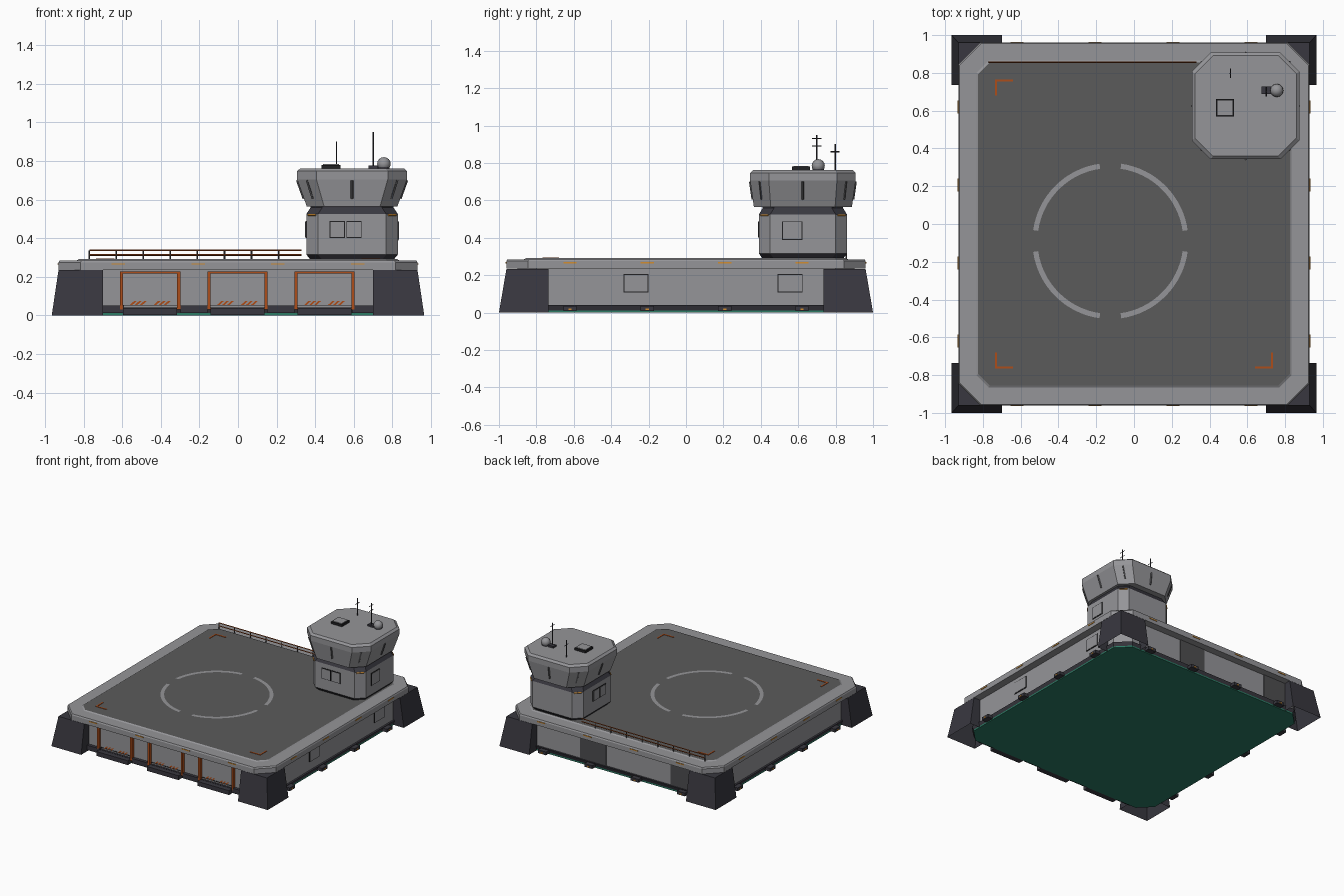
import bpy, bmesh, math
from mathutils import Vector

if "Cube" in bpy.data.objects:
    bpy.data.objects.remove(bpy.data.objects["Cube"])


def material(name, r, g, b):
    m = bpy.data.materials.new(name)
    m.use_nodes = True
    m.diffuse_color = (r, g, b, 1)
    m.node_tree.nodes["Principled BSDF"].inputs["Base Color"].default_value = (r, g, b, 1)
    return m


grey = material("wall grey", .30, .30, .315)
pad_grey = material("pad grey", .105, .105, .105)
dark = material("dark metal", .04, .039, .05)
door_grey = material("door grey", .075, .075, .08)
black = material("outline black", .015, .015, .017)
orange = material("orange paint", .42, .075, .01)
amber = material("amber light", .65, .27, .03)
green = material("underside green", .025, .20, .13)


def finish(name, bm, *mats):
    bmesh.ops.recalc_face_normals(bm, faces=bm.faces)
    mesh = bpy.data.meshes.new(name)
    bm.to_mesh(mesh)
    bm.free()
    for m in mats:
        mesh.materials.append(m)
    ob = bpy.data.objects.new(name, mesh)
    bpy.context.collection.objects.link(ob)
    return ob


def box(name, x, y, z, mat):
    """Box from (min, max) pairs."""
    bm = bmesh.new()
    bmesh.ops.create_cube(bm, size=1)
    for v in bm.verts:
        v.co = [p[0] if c < 0 else p[1] for c, p in zip(v.co, (x, y, z))]
    return finish(name, bm, mat)


def mid(c, half):
    return (c - half, c + half)


def octagon(name, sections, mats, rule=None, cx=0, cy=0):
    """Stack of corner-cut rectangles (z, half x, half y, cut)."""
    bm = bmesh.new()
    rings = []
    for z, hx, hy, c in sections:
        pts = []
        for sx, sy in ((1, 1), (-1, 1), (-1, -1), (1, -1)):
            pair = [(sx * hx, sy * (hy - c)), (sx * (hx - c), sy * hy)]
            pts += pair if sx * sy > 0 else pair[::-1]
        rings.append([bm.verts.new((cx + x, cy + y, z)) for x, y in pts])
    for a, b in zip(rings, rings[1:]):
        for i in range(8):
            j = (i + 1) % 8
            bm.faces.new((a[i], a[j], b[j], b[i]))
    bm.faces.new(rings[0])
    bm.faces.new(rings[-1])
    bm.normal_update()
    bmesh.ops.recalc_face_normals(bm, faces=bm.faces)
    if rule:
        for f in bm.faces:
            f.material_index = rule(f.calc_center_median().z, f.normal.z)
    return finish(name, bm, *mats)


def rod(name, p, q, r, mat, sides=6):
    p, q = Vector(p), Vector(q)
    bm = bmesh.new()
    bmesh.ops.create_cone(bm, cap_ends=True, segments=sides, radius1=r, radius2=r, depth=(q - p).length)
    ob = finish(name, bm, mat)
    ob.location = (p + q) / 2
    ob.rotation_euler = (q - p).to_track_quat("Z", "Y").to_euler()
    return ob


def window(name, axis, face, side, c, half, z):
    """Thin dark outline plate with a wall-coloured pane on top."""
    for part, inset, depth, mat in (("outline", 0, .004, black), ("pane", .005, .006, grey)):
        out = sorted((face, face + side * depth))
        along, up = mid(c, half - inset), (z[0] + inset, z[1] - inset)
        xy = (out, along) if axis == "x" else (along, out)
        box(f"{name}_{part}", *xy, up, mat)


# Main building
WX, WY = .87, .90
octagon("base_plinth", [(0, .875, .905, .1), (.012, .875, .905, .1), (.04, .885, .915, .1)],
        [dark, green], lambda z, n: int(z < .01))
octagon("main_walls", [(.04, WX, WY, .1), (.235, WX, WY, .1)], [grey])
octagon("deck_slab", [(.235, .93, .96, .115), (.275, .93, .96, .115), (.285, .925, .955, .115)], [grey])
octagon("landing_pad", [(.285, .835, .865, .065), (.291, .825, .855, .06)],
        [grey, pad_grey], lambda z, n: int(n > .9))

# Tapered corner feet, open underneath
for sx in (-1, 1):
    for sy in (-1, 1):
        bm = bmesh.new()
        low = [(.70, .735), (.965, .735), (.965, 1), (.70, 1)]
        top = [(.70, .735), (.93, .735), (.93, .96), (.70, .96)]
        a = [bm.verts.new((sx * x, sy * y, 0)) for x, y in low]
        b = [bm.verts.new((sx * x, sy * y, .234)) for x, y in top]
        for i in range(4):
            j = (i + 1) % 4
            bm.faces.new((a[i], a[j], b[j], b[i]))
        bm.faces.new(b)
        finish("corner_foot", bm, dark)

# Garage doors on the front
for c in (-.455, -.003, .448):
    for s in (-1, 1):
        box("door_post", mid(c + s * .148, .008), (-.925, -WY), (.03, .228), orange)
        for k in range(3):
            x = c + s * .062 + (k - 1) * .026
            bm = bmesh.new()
            quad = [(x - .018, .054), (x - .004, .054), (x + .018, .074), (x + .004, .074)]
            bm.faces.new([bm.verts.new((px, -WY - .005, pz)) for px, pz in quad])
            finish("hazard_stripe", bm, orange)
    box("door_lintel", mid(c, .156), (-.925, -WY), (.216, .228), orange)
    box("door_seam", mid(c, .14), (-WY - .004, -WY), (.050, .054), black)
    box("door_ramp", mid(c, .14), (-.955, -WY), (.003, .038), dark)
for x in (-.66, -.229, .222, .66):
    box("wall_bumper", mid(x, .07), (-.925, -WY), (.012, .05), dark)

# Back doors and right side windows
for x in (.195, -.61):
    box("back_door", mid(x, .115), (WY, WY + .006), (.04, .234), door_grey)
for y in (-.268, .557):
    window("side_window", "x", WX, 1, y, .067, (.107, .205))

# Deck edge lights, base blocks and their lamps
for p in (-.62, -.207, .207, .62):
    for s in (-1, 1):
        box("deck_light", mid(p, .035), sorted((s * .96, s * .964)), (.263, .27), amber)
        box("deck_light", sorted((s * .93, s * .934)), mid(p, .035), (.263, .27), amber)
        box("base_block", sorted((s * .87, s * .92)), mid(p, .035), (.008, .034), dark)
        box("base_lamp", sorted((s * .92, s * .924)), mid(p, .009), (.014, .022), amber)
    box("base_block", mid(p, .035), (.9, .95), (.008, .034), dark)
    box("base_lamp", mid(p, .009), (.95, .954), (.014, .022), amber)

# Landing circle in four arcs
bm = bmesh.new()
for q in range(4):
    prev = None
    for i in range(17):
        a = math.radians(90 * q + 8 + 74 * i / 16)
        cur = [bm.verts.new((-.125 + r * math.cos(a), -.09 + r * math.sin(a), .293)) for r in (.386, .413)]
        if prev:
            bm.faces.new((prev[0], prev[1], cur[1], cur[0]))
        prev = cur
finish("landing_circle", bm, grey)

# Corner marks on the pad
for sx, sy in ((-1, 1), (-1, -1), (1, -1), (1, 1)):
    box("corner_mark", sorted((sx * .64, sx * .735)), sorted((sy * .755, sy * .766)), (.291, .294), orange)
    box("corner_mark", sorted((sx * .725, sx * .735)), sorted((sy * .68, sy * .766)), (.291, .294), orange)

# Railing along the back edge
for z in (.313, .337):
    rod("rail_bar", (-.77, .857, z), (.33, .857, z), .004, orange, 4)
for i in range(8):
    x = -.77 + i * .14
    rod("rail_post", (x, .857, .288), (x, .857, .337), .004, door_grey, 4)

# Control tower
TX, TY = .591, .625
octagon("tower_base", [(.288, .215, .215, .06), (.315, .237, .235, .06), (.525, .237, .235, .06),
                       (.558, .215, .215, .06), (.57, .215, .215, .06)],
        [grey, dark], lambda z, n: int(z < .31 or z > .53), TX, TY)
CAB = [(.565, .235, .262, .09), (.705, .285, .282, .10), (.747, .285, .282, .10), (.762, .268, .266, .095)]
octagon("tower_cab", CAB, [grey], None, TX, TY)


def cab_point(dx, dy, z):
    """Middle of the cab wall facing (dx, dy) at height z."""
    t = (z - CAB[0][0]) / (CAB[1][0] - CAB[0][0])
    hx, hy, c = (CAB[0][k] + t * (CAB[1][k] - CAB[0][k]) for k in (1, 2, 3))
    cut = c / 2 if dx and dy else 0
    return (TX + dx * (hx - cut), TY + dy * (hy - cut), z)


for dx in (-1, 0, 1):
    for dy in (-1, 0, 1):
        if dx or dy:
            rod("cab_slot", cab_point(dx, dy, .605), cab_point(dx, dy, .70), .007, door_grey, 4)
        if dx and dy:
            x, y = TX + dx * .208, TY + dy * .206
            rod("tower_light", (x - .02, y + dx * dy * .02, .52), (x + .02, y - dx * dy * .02, .52), .005, amber, 4)

for s in (-1, 1):
    window("front_window", "y", TY - .235, -1, .558 + s * .043, .040, (.402, .488))
    window("left_window", "x", TX - .237, -1, .60 + s * .043, .040, (.402, .488))
window("right_window", "x", TX + .237, 1, .568, .054, (.388, .488))

# Roof equipment
box("roof_vent", (.433, .53), (.568, .662), (.76, .78), black)
box("roof_vent_lid", (.441, .522), (.576, .654), (.78, .784), grey)
box("dish_box", (.675, .725), (.688, .728), (.76, .776), dark)
rod("dome_stand", (.756, .707, .76), (.756, .707, .785), .03, dark, 12)
bm = bmesh.new()
bmesh.ops.create_uvsphere(bm, u_segments=12, v_segments=8, radius=.035)
for f in bm.faces:
    f.smooth = True
finish("radar_dome", bm, grey).location = (.756, .707, .785)
for x, y, top, bars in ((.51, .797, .90, (.86,)), (.70, .70, .95, (.89, .93))):
    rod("antenna_mast", (x, y, .76), (x, y, top), .004, dark)
    for z in bars:
        rod("antenna_bar", (x, y - .025, z), (x, y + .025, z), .003, dark, 4)
